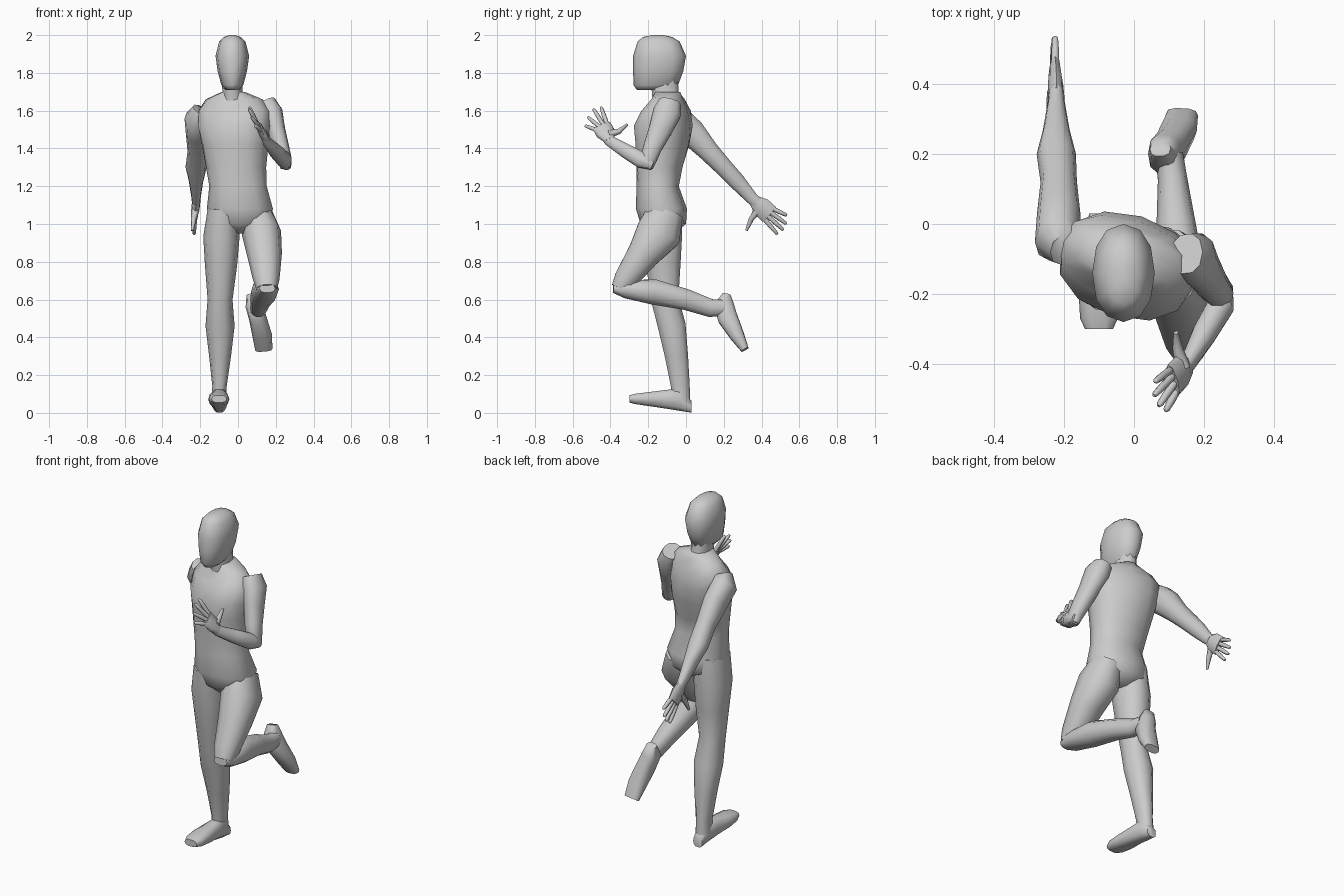
import bpy, bmesh, math
from mathutils import Vector


def loft(name, sections, axis=None, side=(1, 0, 0), n=10, power=0.9):
    """Skin rings (x, y, z, half width, half depth, yaw) along a path."""
    bm = bmesh.new()
    pts = [Vector(s[:3]) for s in sections]
    rings = []
    for i, s in enumerate(sections):
        t = Vector(axis) if axis else pts[min(i + 1, len(pts) - 1)] - pts[max(i - 1, 0)]
        t.normalize()
        u = Vector(side)
        if len(s) > 5:
            a = math.radians(s[5])
            u = Vector((math.cos(a), math.sin(a), 0))
        u = (u - t * u.dot(t)).normalized()
        v = t.cross(u)
        ring = []
        for k in range(n):
            a = 2 * math.pi * k / n
            c, d = math.cos(a), math.sin(a)
            c = math.copysign(abs(c) ** power, c)
            d = math.copysign(abs(d) ** power, d)
            ring.append(bm.verts.new(pts[i] + u * s[3] * c + v * s[4] * d))
        rings.append(ring)
    for r, q in zip(rings, rings[1:]):
        for k in range(n):
            bm.faces.new((r[k], r[(k + 1) % n], q[(k + 1) % n], q[k]))
    bm.faces.new(rings[0])
    bm.faces.new(rings[-1])
    bmesh.ops.recalc_face_normals(bm, faces=bm.faces)
    me = bpy.data.meshes.new(name)
    bm.to_mesh(me)
    bm.free()
    me.shade_smooth()
    me.set_sharp_from_angle(angle=math.radians(65))
    ob = bpy.data.objects.new(name, me)
    bpy.context.collection.objects.link(ob)
    return ob


def hand(name, wrist, index, pinky, tips, thumb):
    """Flat palm from the wrist to the knuckles, four fingers and a thumb."""
    w, a, b = Vector(wrist), Vector(index), Vector(pinky)
    mid, across = (a + b) / 2, a - b
    half = across.length / 2 + 0.012
    loft(name + "_palm", [(*w, .030, .021), (*w.lerp(mid, .45), half, .022),
                          (*mid, half, .016)], side=across, n=8)
    for i, tip in enumerate(tips):
        base, tip = a.lerp(b, i / 3), Vector(tip)
        base = base.lerp(mid, .1)
        loft(f"{name}_finger_{i + 1}",
             [(*base.lerp(tip, f), r, r) for f, r in ((-.15, .012), (.5, .0115), (.92, .009), (1, .005))],
             side=across, n=6)
    loft(name + "_thumb", [(*p, r, r) for p, r in zip(thumb, (.022, .015, .007))], side=across, n=6)


UP = (0, 0, 1)

# torso, twisted at the shoulders
loft("torso", [
    (.01, -.12, .95, .07, .06, 0), (.01, -.12, 1.00, .155, .12, 0),
    (.01, -.13, 1.08, .175, .135, 0), (0, -.15, 1.20, .152, .112, 0),
    (-.01, -.14, 1.30, .16, .122, -6), (-.015, -.125, 1.42, .18, .142, -12),
    (-.02, -.12, 1.52, .20, .148, -17), (-.02, -.105, 1.60, .20, .118, -17),
    (-.02, -.095, 1.66, .155, .08, -14), (-.025, -.10, 1.70, .06, .07, 0)],
    axis=UP, n=12)

# neck and head
loft("neck", [(-.025, -.10, 1.64, .06, .08), (-.03, -.11, 1.70, .053, .074),
              (-.03, -.12, 1.78, .055, .08)], axis=UP)
loft("head", [
    (-.03, -.175, 1.71, .035, .085), (-.03, -.16, 1.735, .058, .118),
    (-.03, -.147, 1.81, .078, .133), (-.03, -.14, 1.89, .089, .140),
    (-.03, -.145, 1.965, .070, .112), (-.03, -.15, 1.99, .045, .078),
    (-.03, -.15, 2.0, .015, .03)], axis=UP, n=12)

# standing leg
loft("standing_leg", [
    (-.08, -.135, 1.08, .08, .115), (-.088, -.128, .93, .096, .112),
    (-.09, -.12, .78, .085, .095), (-.095, -.112, .60, .066, .076),
    (-.095, -.075, .46, .077, .077), (-.095, -.05, .30, .058, .064),
    (-.098, -.03, .14, .038, .052), (-.10, -.025, .06, .04, .05)])
loft("standing_foot", [
    (-.098, .03, .032, .03, .032), (-.098, -.03, .07, .042, .062),
    (-.10, -.10, .072, .046, .052), (-.102, -.20, .073, .056, .038),
    (-.10, -.27, .074, .054, .028), (-.10, -.30, .074, .04, .02)],
    axis=(0, 1, 0), power=.75)

# raised leg, bent at the knee
loft("raised_thigh", [
    (.10, -.11, 1.06, .08, .10), (.125, -.145, .95, .104, .125),
    (.14, -.225, .84, .093, .09), (.15, -.32, .705, .07, .066),
    (.153, -.35, .655, .055, .05)])
loft("raised_shin", [
    (.155, -.385, .66, .042, .025), (.152, -.32, .655, .065, .05),
    (.138, -.17, .64, .069, .07), (.12, 0, .60, .056, .058),
    (.11, .13, .555, .042, .05), (.10, .20, .555, .04, .045)])
loft("raised_foot", [
    (.075, .215, .628, .03, .022), (.085, .20, .57, .046, .056),
    (.105, .222, .50, .047, .055), (.128, .27, .41, .052, .04),
    (.137, .312, .335, .046, .022)], power=.75)

# arm swinging forward
loft("front_upper_arm", [
    (.15, -.085, 1.645, .05, .06), (.175, -.10, 1.59, .062, .078),
    (.20, -.135, 1.50, .05, .065), (.225, -.175, 1.41, .045, .052),
    (.247, -.20, 1.34, .038, .046), (.252, -.205, 1.295, .026, .03)])
loft("front_forearm", [
    (.258, -.175, 1.31, .025, .028), (.247, -.235, 1.338, .04, .045),
    (.20, -.315, 1.385, .036, .04), (.15, -.405, 1.44, .022, .03),
    (.143, -.42, 1.46, .02, .03)])
hand("front_hand", (.15, -.405, 1.445), (.095, -.42, 1.545), (.125, -.475, 1.495),
     [(.06, -.45, 1.62), (.057, -.49, 1.61), (.07, -.52, 1.567), (.09, -.535, 1.52)],
     [(.14, -.41, 1.475), (.125, -.355, 1.49), (.12, -.31, 1.527)])

# arm swinging back
loft("rear_arm", [
    (-.19, -.07, 1.60, .055, .05), (-.218, -.045, 1.55, .066, .08),
    (-.215, .03, 1.485, .062, .076), (-.215, .12, 1.385, .052, .058),
    (-.222, .20, 1.30, .056, .05), (-.222, .27, 1.225, .038, .046),
    (-.222, .35, 1.135, .024, .034), (-.222, .38, 1.11, .022, .032)])
hand("rear_hand", (-.222, .36, 1.125), (-.228, .415, 1.02), (-.225, .47, 1.08),
     [(-.232, .485, .945), (-.23, .517, .967), (-.228, .533, 1.0), (-.225, .535, 1.045)],
     [(-.226, .38, 1.075), (-.235, .345, 1.025), (-.243, .32, .965)])
